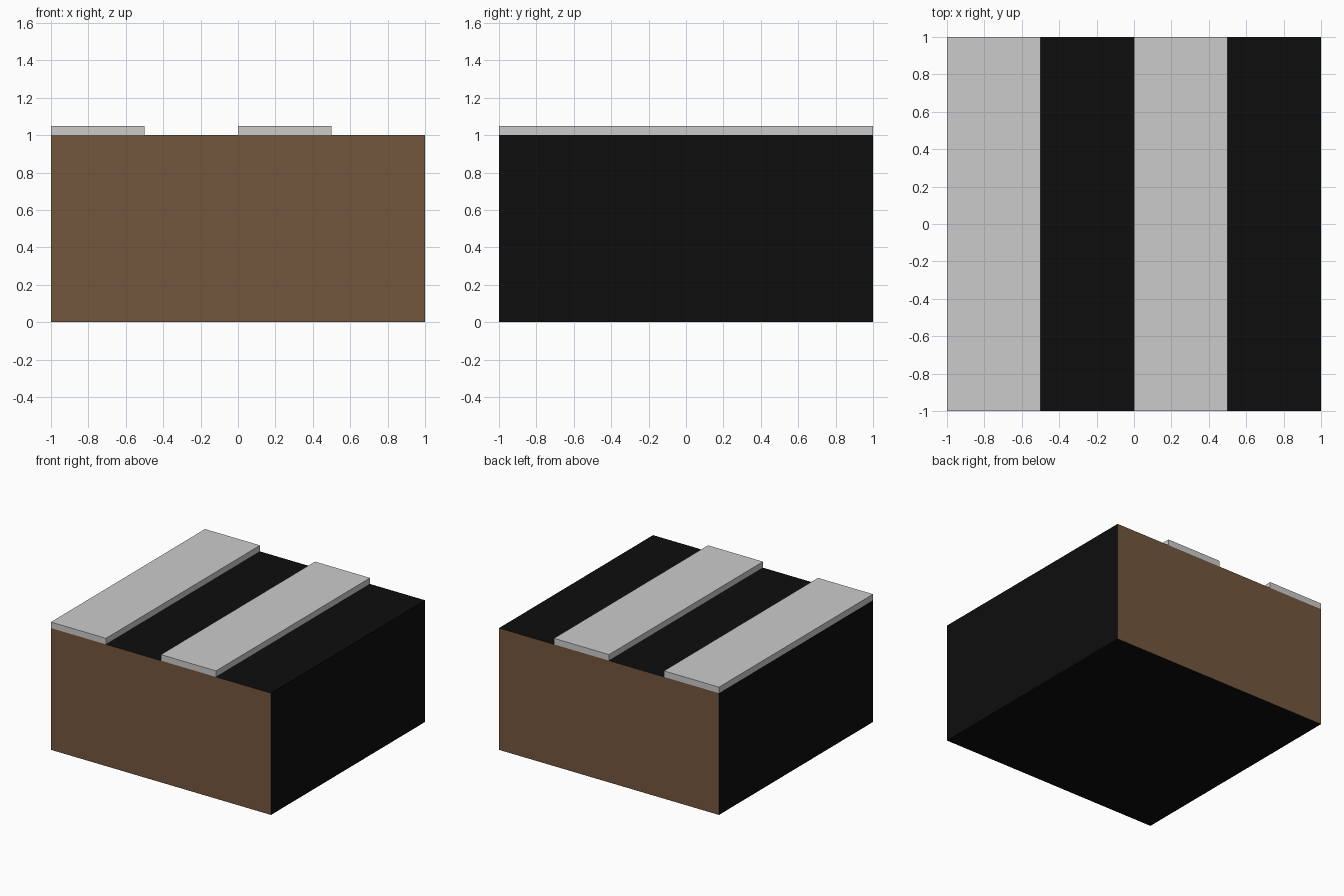
import bpy

if "Cube" in bpy.data.objects:
    bpy.data.objects.remove(bpy.data.objects["Cube"])


def material(name, color):
    mat = bpy.data.materials.new(name)
    mat.diffuse_color = (*color, 1.0)
    mat.use_nodes = True
    mat.node_tree.nodes["Principled BSDF"].inputs["Base Color"].default_value = mat.diffuse_color
    return mat


def box(name, low, high):
    center = [(a + b) / 2 for a, b in zip(low, high)]
    bpy.ops.mesh.primitive_cube_add(size=1, location=center)
    obj = bpy.context.object
    obj.name = name
    obj.scale = [b - a for a, b in zip(low, high)]
    bpy.ops.object.transform_apply(location=False, rotation=False, scale=True)
    return obj


# Block: black all round, with brown front and back
block = box("block", (-1, -1, 0), (1, 1, 1))
block.data.materials.append(material("black", (0.004, 0.004, 0.004)))
block.data.materials.append(material("brown", (0.175, 0.095, 0.047)))
for face in block.data.polygons:
    face.material_index = 1 if abs(face.normal.y) > 0.5 else 0

# Two raised grey strips running front to back
for side, x in (("left", -1.0), ("right", 0.0)):
    box(f"{side}_top_strip", (x, -1, 1), (x + 0.5, 1, 1.05))
